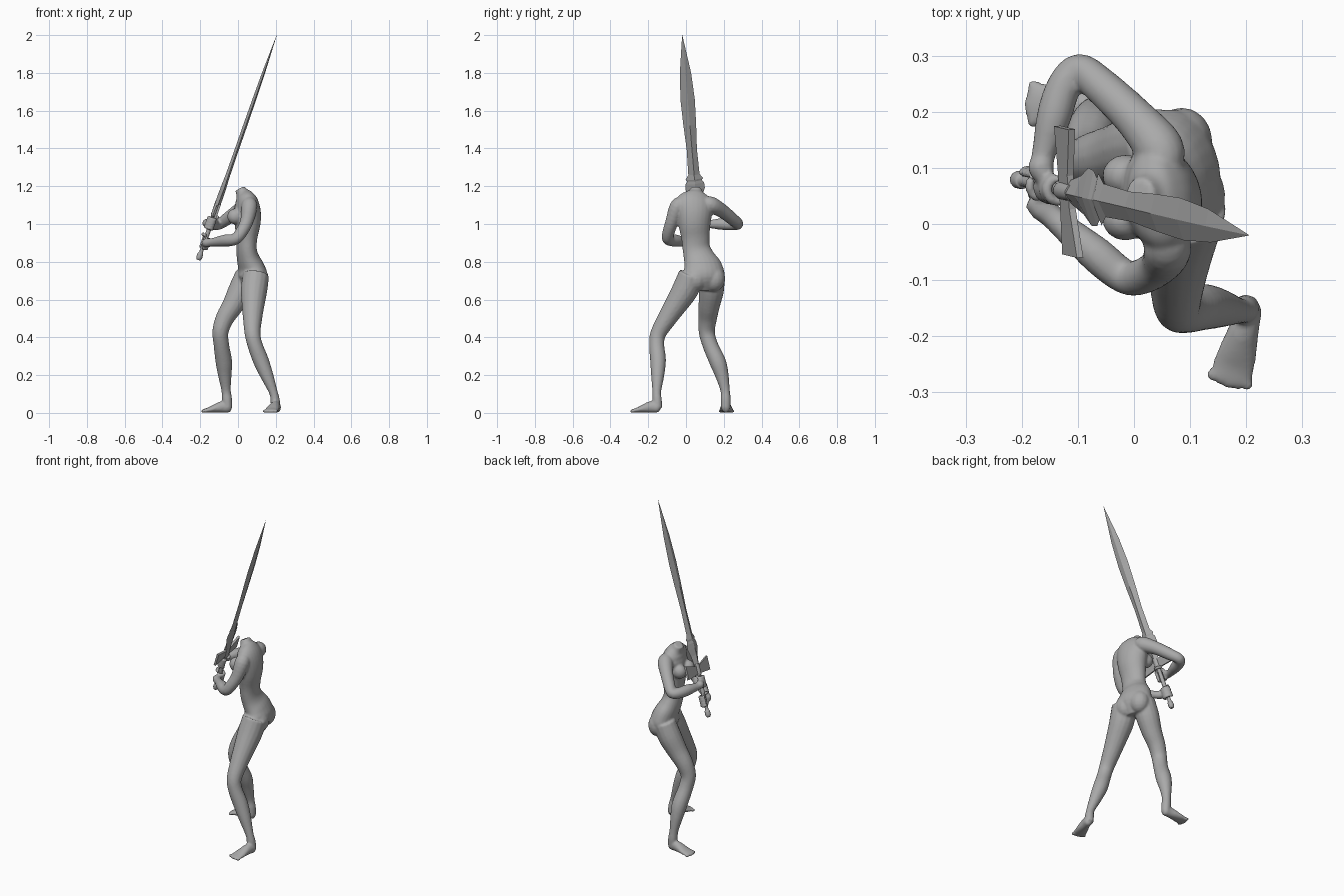
import bpy
import bmesh
import math
from mathutils import Vector, Matrix

default_cube = bpy.data.objects.get("Cube")
if default_cube:
    bpy.data.objects.remove(default_cube, do_unlink=True)

grey = bpy.data.materials.new("plain grey")
grey.use_nodes = True
grey_value = (.4, .4, .4, 1)
grey.diffuse_color = grey_value
grey.node_tree.nodes["Principled BSDF"].inputs["Base Color"].default_value = grey_value


def make_object(name, mesh_data):
    """Turn a bmesh into a named grey object."""
    bmesh.ops.recalc_face_normals(mesh_data, faces=mesh_data.faces)
    mesh = bpy.data.meshes.new(name)
    mesh_data.to_mesh(mesh)
    mesh_data.free()
    mesh.materials.append(grey)
    obj = bpy.data.objects.new(name, mesh)
    bpy.context.collection.objects.link(obj)
    return obj


def smooth_rows(rows, steps=4):
    """Catmull-Rom interpolation through every row component."""
    result = []
    last = len(rows) - 1
    for i in range(last):
        a, b, c, d = (rows[max(i - 1, 0)], rows[i], rows[i + 1], rows[min(i + 2, last)])
        for step in range(steps):
            t = step / steps
            result.append([q + t * (r - p) / 2 + t * t * (2 * p - 5 * q + 4 * r - s) / 2
                           + t ** 3 * (3 * q - p - 3 * r + s) / 2
                           for p, q, r, s in zip(a, b, c, d)])
    return result + [list(rows[-1])]


def loft(bm, rows, side=(0, 1, 0), sides=16):
    """Elliptical tube; rows are x, y, z, half width, half depth."""
    rows = smooth_rows([tuple(r) if len(r) == 5 else (*r, r[3]) for r in rows])
    centres = [Vector(r[:3]) for r in rows]
    rings = []
    for i, row in enumerate(rows):
        tangent = centres[min(i + 1, len(rows) - 1)] - centres[max(i - 1, 0)]
        tangent.normalize()
        across = Vector(side)
        across = (across - tangent * across.dot(tangent)).normalized()
        deep = tangent.cross(across)
        ring = []
        for k in range(sides):
            angle = math.tau * k / sides
            offset = across * math.cos(angle) * row[3] + deep * math.sin(angle) * row[4]
            ring.append(bm.verts.new(centres[i] + offset))
        rings.append(ring)
    for low, high in zip(rings, rings[1:]):
        for k in range(sides):
            n = (k + 1) % sides
            bm.faces.new((low[k], low[n], high[n], high[k]))
    bm.faces.new(rings[0][::-1])
    bm.faces.new(rings[-1])


def blob(bm, centre, size):
    matrix = Matrix.Translation(centre) @ Matrix.Diagonal((*size, 1))
    bmesh.ops.create_uvsphere(bm, u_segments=16, v_segments=10, radius=1, matrix=matrix)


# Sword frame: axis from pommel to tip, with a width and a thickness direction
pommel_end = Vector((-.21, .08, .81))
tip = Vector((.205, -.02, 2))
axis = (tip - pommel_end).normalized()
width_dir = Vector((.1, -1, 0))
width_dir = (width_dir - axis * axis.dot(width_dir)).normalized()
thick_dir = axis.cross(width_dir)
length = (tip - pommel_end).length


def on_sword(along, wide=0, thick=0):
    return pommel_end + axis * along + width_dir * wide + thick_dir * thick


body = bmesh.new()

# Torso, from the crotch to the cut neck
loft(body, [(.07, .09, .65, .06, .045), (.078, .092, .72, .112, .075),
            (.07, .088, .77, .105, .068), (.053, .07, .82, .085, .058),
            (.045, .055, .87, .074, .053), (.046, .05, .93, .076, .056),
            (.05, .045, 1, .086, .068), (.05, .045, 1.06, .095, .07),
            (.045, .046, 1.11, .1, .062), (.033, .05, 1.145, .078, .048),
            (.022, .052, 1.165, .043, .034), (.01, .054, 1.188, .028, .027)],
     side=(.2, -1, 0), sides=24)
for y in (.008, .086):
    blob(body, (-.015, y, 1.04), (.042, .038, .042))
blob(body, (.105, .052, .71), (.058, .062, .068))
blob(body, (.085, .148, .71), (.055, .06, .068))

# Legs
loft(body, [(.05, .14, .73, .065), (.015, .135, .65, .066), (-.027, .123, .57, .057),
            (-.07, .115, .5, .049), (-.093, .11, .43, .043), (-.088, .128, .36, .041),
            (-.075, .168, .27, .044), (-.07, .19, .2, .036), (-.063, .207, .12, .025),
            (-.058, .21, .07, .027), (-.055, .21, .025, .025)])
loft(body, [(.095, .03, .73, .07), (.085, -.005, .65, .07), (.08, -.055, .57, .06),
            (.077, -.1, .5, .051), (.077, -.147, .42, .042), (.09, -.155, .36, .04),
            (.12, -.148, .28, .042), (.152, -.15, .2, .035), (.187, -.155, .11, .023),
            (.196, -.153, .07, .025), (.2, -.15, .025, .025)])


def foot(heel, forward):
    """Foot with five toes; forward points from heel to toes."""
    forward = Vector(forward).normalized()
    across = Vector((forward.y, -forward.x, 0))
    rows = []
    for reach, height, wide, deep in ((0, .024, .012, .014), (.012, .026, .022, .025),
                                      (.045, .032, .026, .031), (.085, .024, .033, .023),
                                      (.12, .015, .038, .014), (.145, .011, .037, .01)):
        rows.append((*(Vector(heel) + forward * reach + Vector((0, 0, height))), wide, deep))
    loft(body, rows, side=across)
    for toe in range(-2, 3):
        spot = Vector(heel) + forward * (.15 - .003 * abs(toe)) + across * toe * .0155
        blob(body, spot + Vector((0, 0, .009)), (.012, .012, .009))


foot((-.035, .21, 0), (-1, .03, 0))
foot((.21, -.138, 0), (-.28, -1, 0))

# Arms, from shoulder to wrist and palm
loft(body, [(.055, -.02, 1.115, .035), (.06, -.045, 1.09, .043), (.045, -.075, 1.01, .035),
            (.01, -.095, .945, .032), (-.02, -.092, .918, .031), (-.07, -.052, .912, .032),
            (-.14, .008, .902, .022), (-.165, .03, .9, .024), (-.185, .045, .9, .016)],
     side=(0, 0, 1))
loft(body, [(.05, .1, 1.115, .035), (.045, .135, 1.1, .044), (0, .19, 1.07, .037),
            (-.06, .247, 1.025, .033), (-.098, .275, 1, .029), (-.125, .245, .998, .031),
            (-.143, .19, 1, .031), (-.162, .12, 1, .021), (-.165, .1, 1.005, .024),
            (-.16, .08, 1.01, .016)], side=(0, 0, 1))


def hand(along, start):
    """Four fingers and a thumb curled round the grip."""
    for finger in range(5):
        thumb = finger == 4
        place = along + (finger - 1.5) * .017
        turn = -1 if thumb else 1
        rows = []
        for k in range(7):
            angle = start + turn * k * (.35 if thumb else .7)
            point = on_sword(place, math.cos(angle) * .022, math.sin(angle) * .022)
            rows.append((*point, .007 if k == 6 else .0095))
        loft(body, rows, side=axis, sides=8)


hand(.095, -.2)
hand(.205, math.pi)

body_obj = make_object("body", body)
remesh = body_obj.modifiers.new("fuse parts", "REMESH")
remesh.mode = "VOXEL"
remesh.voxel_size = .006
remesh.use_smooth_shade = True
soften = body_obj.modifiers.new("soften joins", "SMOOTH")
soften.factor = .5
soften.iterations = 4

# Leaf-shaped blade with a central ridge and a notched base
blade = bmesh.new()
previous = None
for along, wide, thick in ((.3, .022, .015), (.36, .035, .016), (.4, .052, .015),
                           (.43, .05, .014), (.445, .038, .013), (.455, .047, .013),
                           (.48, .03, .012), (.62, .027, .011), (.76, .034, .011),
                           (.9, .038, .01), (1.05, .03, .008), (length, .0005, .0005)):
    ring = [blade.verts.new(on_sword(along, w, t)) for w, t in
            ((wide, 0), (0, thick), (-wide, 0), (0, -thick))]
    if previous:
        for k in range(4):
            n = (k + 1) % 4
            blade.faces.new((previous[k], previous[n], ring[n], ring[k]))
    else:
        blade.faces.new(ring)
    previous = ring
blade.faces.new(previous)
make_object("blade", blade)

# Flat crossguard, flaring to its ends
guard = bmesh.new()
outline = [(-.115, .325), (-.03, .3), (.03, .3), (.115, .325),
           (.115, .245), (.03, .25), (-.03, .25), (-.115, .245)]
front, back = ([guard.verts.new(on_sword(along, wide, t)) for wide, along in outline]
               for t in (.006, -.006))
guard.faces.new(front)
guard.faces.new(back[::-1])
for k in range(len(outline)):
    n = (k + 1) % len(outline)
    guard.faces.new((front[k], back[k], back[n], front[n]))
make_object("crossguard", guard)

# Grip with a collar and a flared pommel
grip = bmesh.new()
loft(grip, [(*on_sword(along), radius) for along, radius in
            ((0, .01), (.012, .016), (.035, .015), (.05, .01), (.14, .012),
             (.235, .011), (.25, .017), (.31, .016))], side=width_dir, sides=10)
grip_obj = make_object("grip", grip)
bpy.ops.object.select_all(action="DESELECT")
grip_obj.select_set(True)
bpy.context.view_layer.objects.active = grip_obj
bpy.ops.object.shade_smooth_by_angle(angle=math.radians(40))
